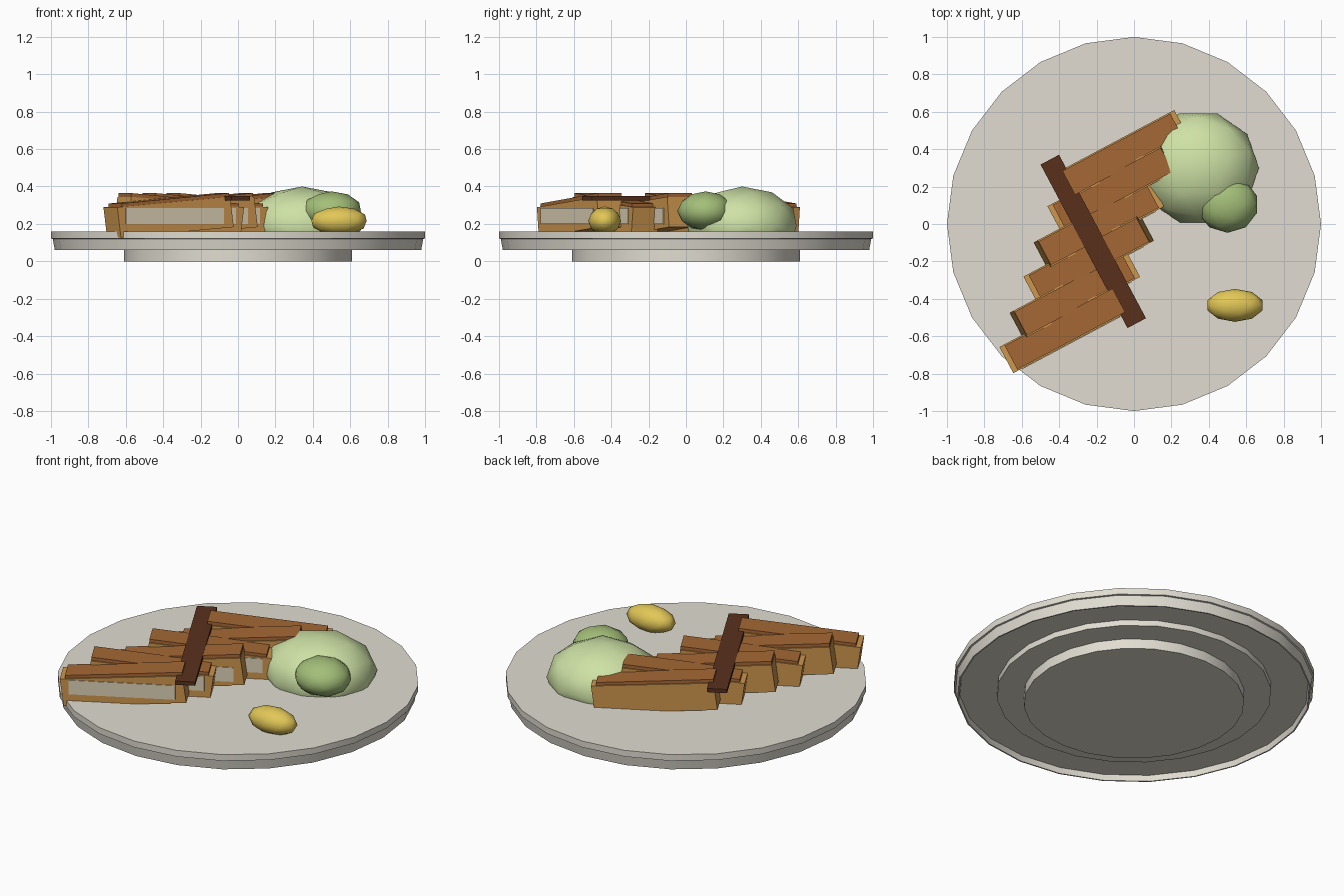
import bpy, bmesh, math
from mathutils import Matrix, Vector

if "Cube" in bpy.data.objects:
    bpy.data.objects.remove(bpy.data.objects["Cube"])

def mat(name, rgb):
    m = bpy.data.materials.new(name)
    m.diffuse_color = (*rgb, 1)
    m.use_nodes = True
    m.node_tree.nodes["Principled BSDF"].inputs["Base Color"].default_value = m.diffuse_color
    return m

STONE = mat("pale_grey", (.75, .72, .64))
TAN = mat("tan", (.62, .31, .075))
BROWN = mat("brown", (.38, .14, .035))
DARK = mat("dark_brown", (.10, .03, .012))
FILL = mat("grey_beige", (.74, .65, .48))
PALE = mat("light_green", (.62, .76, .38))
GREEN = mat("leaf_green", (.37, .52, .19))
YELLOW = mat("yellow", (.76, .57, .095))

TURN = Matrix.Rotation(math.radians(28), 4, 'Z')

def finish(bm, name, material, smooth=None):
    bmesh.ops.recalc_face_normals(bm, faces=bm.faces)
    me = bpy.data.meshes.new(name)
    bm.to_mesh(me)
    bm.free()
    ob = bpy.data.objects.new(name, me)
    bpy.context.collection.objects.link(ob)
    me.materials.append(material)
    if smooth:
        bpy.ops.object.select_all(action='DESELECT')
        ob.select_set(True)
        bpy.context.view_layer.objects.active = ob
        bpy.ops.object.shade_smooth_by_angle(angle=math.radians(smooth))
    return ob

def lathe(name, profile, material, n=24):
    bm = bmesh.new()
    rings = [[bm.verts.new((r * math.cos(i * math.tau / n), r * math.sin(i * math.tau / n), z))
              for i in range(n)] for r, z in profile]
    for a, b in zip(rings, rings[1:]):
        for i in range(n):
            j = (i + 1) % n
            bm.faces.new((a[i], a[j], b[j], b[i]))
    bm.faces.new(rings[0])
    bm.faces.new(rings[-1])
    return finish(bm, name, material, 30)

def block(name, u0, u1, v0, v1, z, material, lean=0):
    """Box in the turned frame; z(end, top) gives heights, lean shifts the top."""
    bm = bmesh.new()
    bmesh.ops.create_cube(bm, size=2)
    for vert in bm.verts:
        x, y, t = vert.co
        u = (u1 if x > 0 else u0) + (lean if t > 0 else 0)
        vert.co = Vector((u, v1 if y > 0 else v0, z(x > 0, t > 0)))
    bm.transform(TURN)
    return finish(bm, name, material)

def blob(name, centre, radii, material, spin=0):
    """Faceted ellipsoid, cut flat where it rests in the plate."""
    bm = bmesh.new()
    bmesh.ops.create_icosphere(bm, subdivisions=2, radius=1)
    bm.transform(Matrix.Translation(centre) @ Matrix.Diagonal((*radii, 1))
                 @ Matrix.Rotation(math.radians(spin), 4, 'Z'))
    cut = bmesh.ops.bisect_plane(bm, geom=bm.verts[:] + bm.edges[:] + bm.faces[:],
                                 plane_co=(0, 0, .15), plane_no=(0, 0, -1), clear_outer=True)
    edges = [e for e in cut["geom_cut"] if isinstance(e, bmesh.types.BMEdge)]
    if edges:
        bmesh.ops.holes_fill(bm, edges=edges)
    return finish(bm, name, material, 40)

# Round plate with stepped rim, recessed underside, under-ring and foot
lathe("plate", [(1, .16), (1, .122), (.99, .12), (.98, .061), (.972, .061), (.966, .095),
                (.76, .095), (.76, .06), (.61, .06), (.61, 0)], STONE)

# Six staggered slices, tilted alternately
for i in range(6):
    u0 = -.938 + .145 * i
    u1 = u0 + .683
    v = -.322 + .136 * i
    s = 1 if i % 2 == 0 else -1          # 1: right end is high

    def top(right, s=s):
        return .345 if right == (s > 0) else .289

    block(f"slice_body_{i+1}", u0 + .016 * s, u1 + .016 * s, v - .079, v + .079,
          lambda r, t: top(r) - (0 if t else .162), TAN, lean=-.022 * s)
    block(f"slice_crust_{i+1}", u0 + (.022 if s > 0 else .008), u1 - (.008 if s > 0 else .022),
          v - .072, v + .072, lambda r, t: top(r) + (.02 if t else -.01), BROWN)
    block(f"slice_filling_{i+1}", u0 + .045, u1 - .045, v - .083, v - .075,
          lambda r, t: .286 if t else .20, FILL)

# Dark band laid across the slices
block("cross_band", -.292, -.180, -.475, .515, lambda r, t: .348 if t else .325, DARK)

# Garnish
blob("large_bush", (.343, .30, .19), (.325, .306, .21), PALE, 18)
blob("small_bush", (.50, .105, .268), (.165, .152, .106), GREEN, 0)
blob("yellow_wedge", (.54, -.435, .216), (.155, .088, .077), YELLOW)
